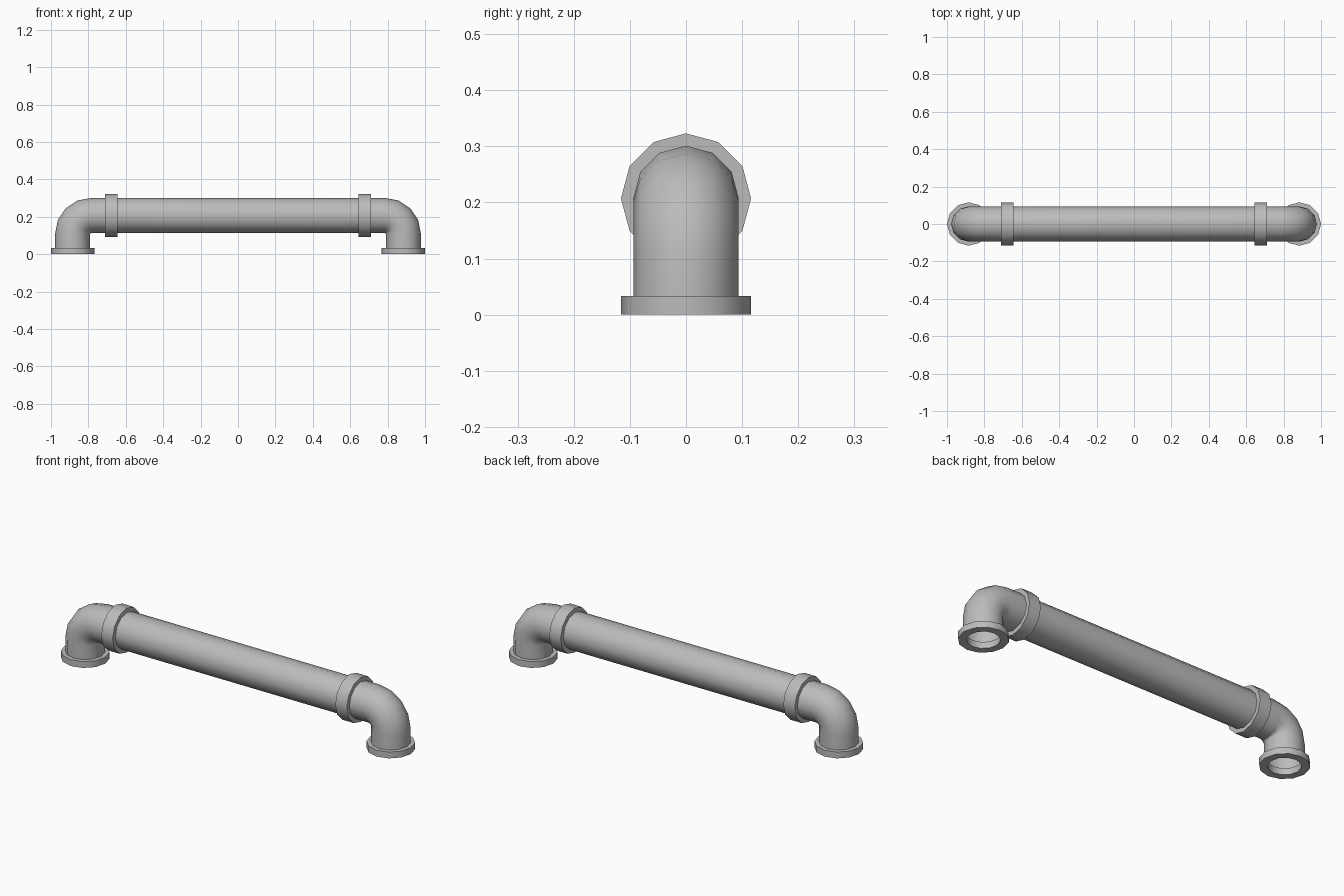
import bpy, bmesh, math
from mathutils import Vector, Matrix

if "Cube" in bpy.data.objects:
    bpy.data.objects.remove(bpy.data.objects["Cube"])

SIDES = 12
PIPE_R, RIM_R, HOLE_R = 0.094, 0.116, 0.077
AXIS_Z, LEG_X = 0.207, 0.884
BEND_R, BEND_STEPS = 0.098, 4

metal = bpy.data.materials.new("grey metal")
metal.use_nodes = True
metal.diffuse_color = (0.5, 0.5, 0.5, 1)
metal.node_tree.nodes["Principled BSDF"].inputs["Base Color"].default_value = (0.5, 0.5, 0.5, 1)


def finish(name, bm):
    bmesh.ops.recalc_face_normals(bm, faces=bm.faces)
    mesh = bpy.data.meshes.new(name)
    bm.to_mesh(mesh)
    bm.free()
    mesh.materials.append(metal)
    obj = bpy.data.objects.new(name, mesh)
    bpy.context.collection.objects.link(obj)
    bpy.ops.object.select_all(action='DESELECT')
    bpy.context.view_layer.objects.active = obj
    obj.select_set(True)
    bpy.ops.object.shade_smooth_by_angle(angle=math.radians(40))
    return obj


def ring(bm, centre, normal_angle, radius):
    """Circle of vertices whose plane is tilted about y."""
    u = Vector((math.cos(normal_angle), 0, math.sin(normal_angle)))
    v = Vector((0, 1, 0))
    return [bm.verts.new(centre + radius * (u * math.cos(a) + v * math.sin(a)))
            for a in (math.tau * i / SIDES for i in range(SIDES))]


def bridge(bm, a, b):
    for i in range(SIDES):
        j = (i + 1) % SIDES
        bm.faces.new((a[i], a[j], b[j], b[i]))


def annulus(name, inner, thickness, location, along_x=False):
    """Ring-shaped rim, standing on its base or turned along x."""
    bm = bmesh.new()
    section = [(inner, 0), (RIM_R, 0), (RIM_R, thickness), (inner, thickness)]
    rings = [ring(bm, Vector((0, 0, h)), 0, r) for r, h in section]
    for i in range(4):
        bridge(bm, rings[i], rings[(i + 1) % 4])
    if along_x:
        bm.transform(Matrix.Rotation(math.pi / 2, 4, 'Y'))
    bm.transform(Matrix.Translation(location))
    return finish(name, bm)


# Bent pipe: leg, elbow, straight run, elbow, leg
half = [(Vector((LEG_X, 0, 0.005)), 0)]
for k in range(BEND_STEPS + 1):
    a = math.pi / 2 * k / BEND_STEPS
    half.append((Vector((LEG_X - BEND_R + BEND_R * math.cos(a), 0,
                         AXIS_Z - BEND_R + BEND_R * math.sin(a))), a))
mirrored = [(Vector((-p.x, 0, p.z)), math.pi - a) for p, a in reversed(half)]
bm = bmesh.new()
rings = [ring(bm, p, a, PIPE_R) for p, a in half + mirrored]
for a, b in zip(rings, rings[1:]):
    bridge(bm, a, b)
finish("bent_pipe", bm)

# Foot flanges and collars at both ends
for side, sign in (("left", 1), ("right", -1)):
    annulus(side + "_foot_flange", HOLE_R, 0.033, Vector((sign * LEG_X, 0, 0)))
    annulus(side + "_collar", PIPE_R - 0.01, 0.066,
            Vector((sign * 0.677 - 0.033, 0, AXIS_Z)), along_x=True)
